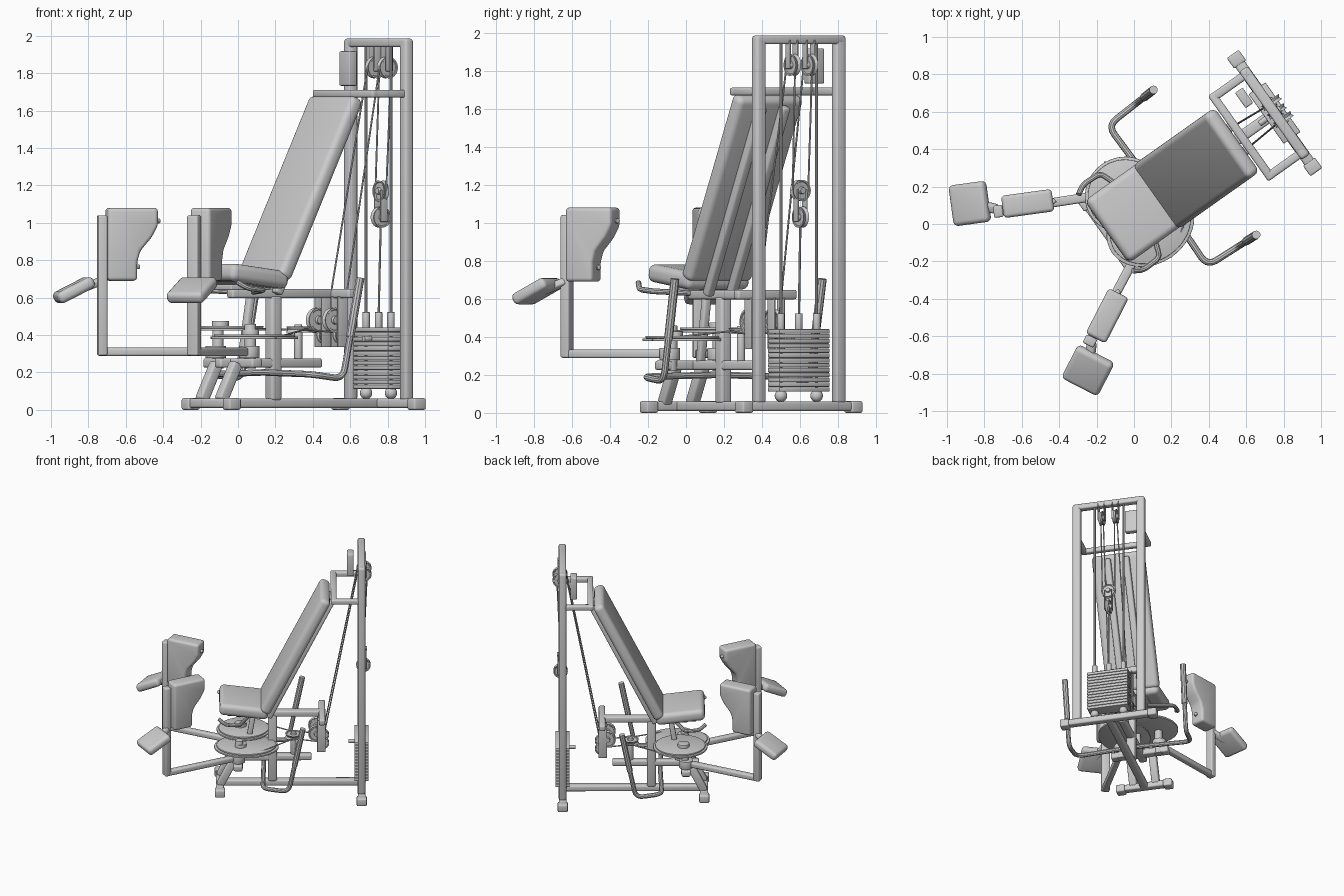
import bpy, bmesh
from math import radians, cos, sin, pi
from mathutils import Matrix, Vector

if "Cube" in bpy.data.objects:
    bpy.data.objects.remove(bpy.data.objects["Cube"])

# Local frame: x runs front (seat) to back (tower), y is sideways; turned into place at the end
PLACE = Matrix.Rotation(radians(35.3), 4, 'Z') @ Matrix.Translation((0, 0.05, 0))
TURN = {'Z': Matrix(), 'Y': Matrix.Rotation(pi / 2, 4, 'X'), 'X': Matrix.Rotation(pi / 2, 4, 'Y')}


def finish(name, bm, mat=Matrix()):
    bmesh.ops.recalc_face_normals(bm, faces=bm.faces)
    me = bpy.data.meshes.new(name)
    bm.to_mesh(me)
    bm.free()
    ob = bpy.data.objects.new(name, me)
    bpy.context.collection.objects.link(ob)
    ob.matrix_basis = mat
    return ob


def box(name, c, size, bevel=0.008, mat=Matrix(), seg=3):
    bm = bmesh.new()
    bmesh.ops.create_cube(bm, size=1)
    bmesh.ops.scale(bm, vec=size, verts=bm.verts)
    bmesh.ops.bevel(bm, geom=bm.edges[:], offset=bevel, segments=seg, profile=0.5, affect='EDGES')
    return finish(name, bm, Matrix.Translation(c) @ mat)


def beam(name, p, q, w, h, bevel=0.012):
    p, q = Vector(p), Vector(q)
    d = (q - p).normalized()
    side = Vector((0, 1, 0)) if abs(d.z) > 0.3 else d.cross(Vector((0, 0, 1))).normalized()
    side = (side - d * side.dot(d)).normalized()
    rot = Matrix((side, d.cross(side), d)).transposed().to_4x4()
    return box(name, (p + q) / 2, (w, h, (q - p).length), bevel, rot)


def cyl(name, c, r, h, axis='Z', seg=32, bevel=0.003, stretch=1):
    bm = bmesh.new()
    bmesh.ops.create_cone(bm, cap_ends=True, segments=seg, radius1=r, radius2=r, depth=h)
    bmesh.ops.scale(bm, vec=(stretch, 1, 1), verts=bm.verts)
    rims = [e for e in bm.edges if abs(e.verts[0].co.z - e.verts[1].co.z) < 1e-6]
    bmesh.ops.bevel(bm, geom=rims, offset=bevel, segments=2, profile=0.5, affect='EDGES')
    return finish(name, bm, Matrix.Translation(c) @ TURN[axis])


def pulley(name, c, r, axis, w=0.026):
    # Grooved wheel turned from a small profile
    bm = bmesh.new()
    prof = [(0, -w), (.3, -w), (.35, -w * .4), (.8, -w * .4), (.85, -w * .6), (1, -w * .6), (.86, 0),
            (1, w * .6), (.85, w * .6), (.8, w * .4), (.35, w * .4), (.3, w), (0, w)]
    vs = [bm.verts.new((a * r, 0, z)) for a, z in prof]
    es = [bm.edges.new(e) for e in zip(vs, vs[1:])]
    bmesh.ops.spin(bm, geom=vs + es, cent=(0, 0, 0), axis=(0, 0, 1), angle=2 * pi, steps=28)
    bmesh.ops.remove_doubles(bm, verts=bm.verts, dist=1e-5)
    return finish(name, bm, Matrix.Translation(c) @ TURN[axis])


def pipe(name, pts, r, bend=0.05):
    pts = [Vector(p) for p in pts]
    path = [pts[0]]
    for a, b, c in zip(pts, pts[1:], pts[2:]):
        s, e = b + (a - b).normalized() * bend, b + (c - b).normalized() * bend
        path += [s.lerp(b, t).lerp(b.lerp(e, t), t) for t in (0, .2, .4, .6, .8, 1)]
    path.append(pts[-1])
    cu = bpy.data.curves.new(name, 'CURVE')
    cu.dimensions, cu.bevel_depth, cu.bevel_resolution, cu.use_fill_caps = '3D', r, 3, True
    sp = cu.splines.new('POLY')
    sp.points.add(len(path) - 1)
    for pt, v in zip(sp.points, path):
        pt.co = (*v, 1)
    ob = bpy.data.objects.new(name, cu)
    bpy.context.collection.objects.link(ob)
    return ob


# Base rails
TX = 0.956
beam("rear_base", (TX, -.36, .035), (TX, .36, .035), .06, .05)
beam("front_base", (-.14, -.2, .035), (-.14, .2, .035), .06, .05)
beam("spine_base", (-.14, 0, .035), (TX, 0, .035), .06, .05)
for s in (1, -1):
    box("rear_foot", (TX, s * .352, .031), (.078, .07, .062), .01)
    box("front_foot", (-.14, s * .19, .031), (.078, .07, .062), .01)
    beam("front_leg", (-.14, s * .09, .05), (-.04, s * .09, .25), .06, .06)

# Tower
for s in (1, -1):
    beam("tower_post", (TX, s * .257, .05), (TX, s * .257, 1.985), .064, .056, .016)
    beam("tower_arm", (.735, s * .257, 1.69), (TX, s * .257, 1.69), .045, .042)
    pipe("guide_rod", [(TX, s * .115, .06), (TX, s * .115, 1.95)], .008)
    cyl("rod_collar", (TX, s * .115, .48), .02, .085)
    bm = bmesh.new()
    bmesh.ops.create_uvsphere(bm, u_segments=20, v_segments=12, radius=.033)
    finish("rubber_stop", bm, Matrix.Translation((TX, s * .115, .09)))
    # Top pulleys in their hangers
    pulley("top_pulley", (.975, s * .055, 1.83), .058, 'Y')
    for t in (1, -1):
        box("pulley_hanger", (.97, s * .055 + t * .024, 1.885), (.045, .006, .15), .002)
beam("tower_top", (TX, -.28, 1.962), (TX, .28, 1.962), .056, .046)
beam("tower_cross_bar", (.74, -.28, 1.69), (.74, .28, 1.69), .045, .042)
box("sign_plate", (.87, .16, 1.825), (.05, .1, .185), .008)

# Weight stack
for i in range(13):
    box("weight_plate", (TX, 0, .123 + i * .0255), (.11, .325, .0235), .005, seg=2)
cyl("selector_collar", (TX, 0, .48), .02, .085)
cyl("selector_pin", (TX - .075, 0, .38), .016, .05, 'X')

# Floating double pulley
pulley("floating_pulley", (TX + .015, 0, 1.17), .056, 'X')
pulley("floating_pulley_lower", (TX + .015, 0, 1.03), .056, 'Y')
for t in (1, -1):
    box("floating_link", (TX + .015, t * .028, 1.09), (.045, .006, .17), .002)

# Middle frame
beam("middle_spine", (-.1, 0, .25), (.57, 0, .25), .06, .05)
beam("pivot_cross_bar", (0, -.23, .25), (0, .23, .25), .07, .05)
beam("main_post", (.268, 0, .05), (.268, 0, .61), .068, .068, .014)
beam("seat_spine", (-.02, 0, .622), (.67, 0, .622), .06, .05)
beam("seat_cross_bar", (.65, -.19, .622), (.65, .19, .622), .05, .05)
beam("seat_strut", (.06, 0, .26), (.12, 0, .62), .045, .04)
box("seat_bracket", (.05, 0, .655), (.26, .2, .03), .006)

# Upholstery
box("seat", (.045, 0, .715), (.38, .41, .095), .036, Matrix.Rotation(radians(7), 4, 'Y'), 5)
lean = Matrix.Rotation(radians(26.5), 4, 'Y')
box("backrest", (.443, 0, 1.185), (.085, .42, 1.08), .034, lean, 5)
for s in (1, -1):
    beam("backrest_rail", (.235, s * .075, .62), (.725, s * .075, 1.61), .05, .05)

# Side handles and seat levers
for s in (1, -1):
    pipe("side_handle", [(.2, 0, .20), (.19, s * .46, .19), (.39, s * .47, .165), (.5, s * .475, .70)], .018, .06)
    pipe("handle_grip", [(.436, s * .4716, .39), (.5, s * .475, .705)], .023)
    pipe("seat_lever", [(-.15, s * .25, .685), (-.1, s * .28, .65), (.01, s * .275, .64), (.08, s * .08, .63)], .015, .03)

# Cams, leg arms and pads, one set each side
ang = radians(27.5)
for s in (1, -1):
    zc, long, cx = (.43, 1.05, .045) if s > 0 else (.385, 1.25, .065)
    cyl("cam_disc", (cx, s * .11, zc), .2, .014, seg=56, stretch=long)
    cyl("cam_rim", (cx, s * .11, zc + .013), .185, .012, seg=56, stretch=long)
    cyl("cam_hub", (.02, s * .14, zc + .02), .045, .05)
    cyl("pivot_shaft", (.01, s * .15, .34), .03, .24)
    cyl("arm_hub", (0, s * .155, .31), .055, .065)
    d = Vector((-cos(ang), s * sin(ang), 0))
    piv = Vector((0, s * .15, 0))
    frame = Matrix.Translation(piv) @ Matrix.Rotation(pi - s * ang, 4, 'Z')

    def at(r, z, out=0.0):
        return frame @ Vector((r, -s * out, z))

    beam("arm_bar", at(-.03, .31), at(.64, .31, -.01), .05, .045)
    post = box("arm_post", (0, 0, 0), (.05, .065, .75), .01)
    post.matrix_basis = frame @ Matrix.Translation((.618, s * .012, .665))
    # Thigh pad: profile in radius and height, thickened sideways
    prof = [(.592, .69), (.592, 1.08), (.32, 1.08), (.32, .985), (.355, .92), (.415, .85), (.432, .79), (.432, .69)]
    bm = bmesh.new()
    face = bm.faces.new([bm.verts.new((x, -.06 - s * .008, z)) for x, z in prof])
    ext = bmesh.ops.extrude_face_region(bm, geom=[face])['geom']
    bmesh.ops.translate(bm, vec=(0, .12, 0), verts=[v for v in ext if isinstance(v, bmesh.types.BMVert)])
    bmesh.ops.recalc_face_normals(bm, faces=bm.faces)
    bmesh.ops.bevel(bm, geom=bm.edges[:], offset=.02, segments=4, profile=0.5, affect='EDGES', clamp_overlap=True)
    finish("thigh_pad", bm, frame)
    for r, z in ((.32, 1.01), (.43, .765)):
        cyl("pad_bolt", at(r, z), .013, .03, 'X')
    # Foot pad sloping outward
    beam("foot_pad_stub", at(.62, .69, .0), at(.74, .64, .045), .05, .04)
    fp = box("foot_pad", (0, 0, 0), (.215, .22, .065), .026, seg=4)
    fp.matrix_basis = frame @ Matrix.Translation((.762, -s * .05, .64)) @ Matrix.Rotation(radians(27), 4, 'Y')

# Guide pulleys under the seat
cyl("idler_shaft", (.43, 0, .35), .022, .2)
pulley("idler_pulley", (.43, 0, .43), .065, 'Z')
for s in (1, -1):
    pulley("lower_pulley", (.61, s * .075, .48), .066, 'Y')
    pulley("small_pulley", (.66, s * .075, .40), .045, 'Y')
    for t in (1, -1):
        box("pulley_plate", (.645, s * .075 + t * .03, .47), (.065, .008, .27), .003)
    # Cables
    zc = .43 if s > 0 else .385
    pipe("cam_cable", [(.06, s * .31, zc), (.43, s * .065, .43), (.6, s * .08, .415)], .005, .02)
    pipe("rising_cable", [(.665, s * .075, .46), (.925, s * .055, 1.84)], .005)
    pipe("falling_cable", [(1.0, s * .055, 1.83), (TX + .015, s * .05, 1.17)], .005)
pipe("stack_cable", [(TX, 0, .48), (TX + .015, 0, 1.03)], .006)

# Turn into place, convert the pipes and smooth the round surfaces
bpy.context.view_layer.update()
for ob in bpy.data.objects:
    ob.matrix_basis = PLACE @ ob.matrix_basis
    ob.select_set(True)
    bpy.context.view_layer.objects.active = ob
bpy.ops.object.convert(target='MESH')
bpy.ops.object.shade_smooth_by_angle(angle=radians(35))
